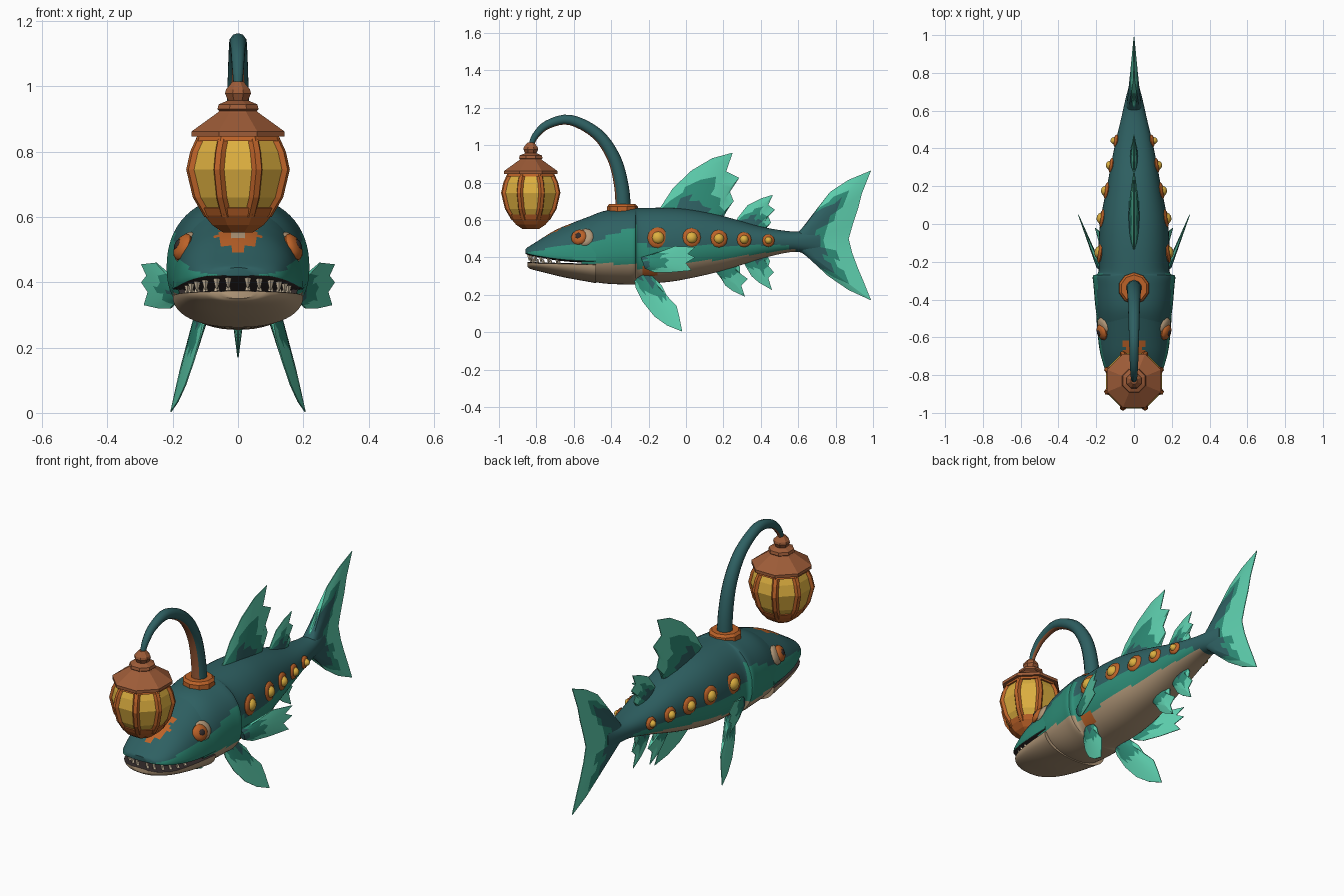
import bpy, bmesh, math, random
from mathutils import Vector, Matrix

if "Cube" in bpy.data.objects:
    bpy.data.objects.remove(bpy.data.objects["Cube"])

random.seed(4)
V = Vector


def lin(c):
    return ((c / 255 + 0.055) / 1.055) ** 2.4


PALETTE = {"dark_teal": (46, 96, 98), "teal": (46, 142, 120), "mint": (94, 208, 175),
           "tan": (178, 152, 121), "orange": (188, 98, 40), "yellow": (222, 176, 64),
           "brown": (158, 92, 56), "mouth_dark": (52, 44, 44), "bone": (216, 198, 170)}
NAMES = list(PALETTE)
for n, c in PALETTE.items():
    bpy.data.materials.new(n).diffuse_color = (*[lin(v) for v in c], 1)


def finish(bm, name, rule, angle=35):
    """Turn a bmesh into an object; rule(centre, normal) or a plain colour name."""
    bmesh.ops.recalc_face_normals(bm, faces=bm.faces)
    used = []
    for f in bm.faces:
        c = rule(f.calc_center_median(), f.normal, f) if callable(rule) else rule
        if c not in used:
            used.append(c)
        f.material_index = used.index(c)
    me = bpy.data.meshes.new(name)
    bm.to_mesh(me)
    bm.free()
    for c in used:
        me.materials.append(bpy.data.materials[c])
    ob = bpy.data.objects.new(name, me)
    bpy.context.collection.objects.link(ob)
    if angle:
        bpy.ops.object.select_all(action='DESELECT')
        ob.select_set(True)
        bpy.context.view_layer.objects.active = ob
        bpy.ops.object.shade_smooth_by_angle(angle=math.radians(angle))
    return ob


def loft(name, rings, rule, angle=35):
    bm = bmesh.new()
    vs = [[bm.verts.new(p) for p in r] for r in rings]
    n = len(vs[0])
    for a, b in zip(vs, vs[1:]):
        for i in range(n):
            j = (i + 1) % n
            bm.faces.new((a[i], a[j], b[j], b[i]))
    bm.faces.new(vs[0])
    bm.faces.new(vs[-1])
    return finish(bm, name, rule, angle)


def smooth(pts, k):
    """Catmull-Rom through tuples, k steps per span."""
    p = [V(q) for q in pts]
    p = [p[0] * 2 - p[1]] + p + [p[-1] * 2 - p[-2]]
    out = []
    for i in range(1, len(p) - 2):
        a, b, c, d = p[i - 1:i + 3]
        for s in range(k):
            t = s / k
            out.append(0.5 * (2 * b + (c - a) * t + (2 * a - 5 * b + 4 * c - d) * t * t
                              + (3 * b - a - 3 * c + d) * t ** 3))
    return out + [p[-2]]


def section(y, hw, mid, top, bot, n=64):
    ring = []
    for i in range(n):
        a = 2 * math.pi * i / n
        c, s = math.cos(a), math.sin(a)
        x = hw * math.copysign(abs(c) ** 0.9, c)
        h = (top - mid) if s > 0 else (mid - bot)
        ring.append((x, y, mid + h * math.copysign(abs(s) ** 0.9, s)))
    return ring


def hull(name, stations, rule, k=6):
    # each station: y, half width, widest height, top, bottom
    st = [V(s[:3]).to_tuple() + s[3:] for s in stations]
    a = smooth([s[:3] for s in st], k)
    b = smooth([(s[3], s[4], 0) for s in st], k)
    loft(name, [section(*p, q[0], q[1]) for p, q in zip(a, b)], rule)


# ---- body, upper head and lower jaw ----
def body_rule(c, n, f):
    if n.y < -0.95 and c.y < -0.5:
        return "mouth_dark"
    if c.y < -0.26:
        return "tan" if c.z < 0.365 else "teal" if c.z < 0.45 + (c.y + 0.6) * 0.35 else "dark_teal"
    if -0.24 < c.y < -0.14 and 0.3 < c.z < 0.35:
        return "orange"
    if c.z < 0.365 + 0.14 * c.y and c.y < 0.58:
        return "tan"
    return "teal" if c.z < 0.465 and c.y < 0.54 else "dark_teal"


def head_rule(c, n, f):
    if n.z < -0.6:
        return "mouth_dark"
    # flower-shaped forehead mark
    dx, dy = c.x / 0.075, (c.y + 0.69) / 0.095
    r = math.hypot(dx, dy)
    if r < 0.27:
        return "tan"
    if r < 0.88 + 0.14 * math.cos(8 * math.atan2(dy, dx)):
        return "orange"
    return "teal" if c.z < 0.425 + (c.y + 0.85) * 0.2 else "dark_teal"


hull("body", [(-.56, .185, .40, .595, .285), (-.45, .203, .42, .645, .262), (-.33, .214, .44, .66, .255),
              (-.275, .217, .445, .663, .255), (-.25, .188, .45, .664, .257), (-.1, .187, .455, .665, .268),
              (.03, .176, .46, .655, .29), (.2, .143, .475, .62, .33), (.4, .105, .48, .565, .392),
              (.55, .07, .485, .54, .427), (.64, .05, .485, .54, .425), (.72, .03, .485, .55, .42)], body_rule)
hull("upper_head", [(-.858, .05, .423, .445, .419), (-.845, .095, .42, .455, .414), (-.8, .14, .41, .483, .402),
                    (-.7, .175, .395, .545, .385), (-.6, .191, .385, .587, .375), (-.48, .2, .38, .633, .37)],
     head_rule)
hull("lower_jaw", [(-.847, .05, .37, .374, .35), (-.83, .1, .37, .375, .338), (-.77, .15, .368, .373, .322),
                   (-.65, .18, .365, .37, .293), (-.48, .2, .36, .365, .262)],
     lambda c, n, f: "mouth_dark" if n.z > 0.6 else "tan")

# ---- teeth ----
for s in (1, -1):
    for i, (x, y) in enumerate([(.03, -.838), (.065, -.828), (.1, -.805), (.125, -.775), (.143, -.735),
                                (.155, -.69)]):
        for nm, z0, z1 in (("upper_tooth", .415 - i * .004, .383 - i * .003), ("lower_tooth", .365, .398 - i * .003)):
            yy = y + (.012 if nm == "lower_tooth" else 0)
            rings = [[(s * x + r * math.cos(a * math.pi / 2), yy + r * math.sin(a * math.pi / 2), z)
                      for a in range(4)] for r, z in ((.011, z0), (.003, z1))]
            loft(nm, rings, "bone", 0)


# ---- fins: fan from a base line to a ragged edge, in the side plane ----
def fin(name, b0, b1, tips, w, lean=(0, 0, 0), s=1, rows=8, bands=(.25, .55)):
    bm = bmesh.new()
    n = len(tips)
    grid = {}
    for i, tip in enumerate(tips):
        u = i / (n - 1)
        base = V(b0).lerp(V(b1), u)
        for j in range(rows + 1):
            t = j / rows
            y, z = base.lerp(V(tip), t)
            h = w * (1 - t) * math.sqrt(max(math.sin(math.pi * u), 0.02)) + .002
            x = lean[0] + lean[1] * y + lean[2] * z
            for q in (1, -1):
                grid[q, i, j] = bm.verts.new((s * (x + q * h), y, z))
    jit = [random.uniform(-.13, .13) for _ in tips]
    tag = {}

    def quad(a, b, c, d, i, j):
        t = (j + .5) / rows + jit[i]
        f = bm.faces.new([grid[k] for k in (a, b, c, d)])
        f.material_index = 0 if t < bands[0] else 1 if t < bands[1] else 2

    for q in (1, -1):
        for i in range(n - 1):
            for j in range(rows):
                quad((q, i, j), (q, i + 1, j), (q, i + 1, j + 1), (q, i, j + 1), i, j)
    for j in range(rows):
        for i in (0, n - 1):
            quad((1, i, j), (1, i, j + 1), (-1, i, j + 1), (-1, i, j), i, j)
    for i in range(n - 1):
        for j in (0, rows):
            quad((1, i, j), (1, i + 1, j), (-1, i + 1, j), (-1, i, j), i, j)
    finish(bm, name, lambda c, nn, f: ("dark_teal", "teal", "mint")[f.material_index], 25)


fin("tail_fin", (.6, .535), (.6, .435),
    [(.64, .57), (.70, .66), (.77, .75), (.87, .815), (.99, .865), (.94, .74), (.92, .66), (.89, .57), (.87, .5),
     (.89, .42), (.92, .34), (.95, .27), (.99, .17), (.87, .225), (.76, .30), (.69, .37), (.63, .42)],
    .045, rows=10, bands=(.45, .6))
fin("front_dorsal_fin", (-.14, .64), (.2, .59),
    [(-.135, .67), (-.07, .77), (.03, .865), (.14, .93), (.25, .96), (.215, .86), (.285, .825), (.235, .75),
     (.255, .70), (.2, .63)], .03, bands=(.25, .6))
fin("rear_dorsal_fin", (.27, .58), (.43, .545),
    [(.275, .61), (.33, .68), (.40, .715), (.465, .735), (.44, .68), (.475, .655), (.44, .62), (.455, .585),
     (.43, .56)], .02)
fin("front_belly_fin", (.15, .33), (.26, .37),
    [(.18, .30), (.21, .25), (.25, .22), (.315, .19), (.295, .25), (.33, .285), (.29, .31), (.29, .35)], .025,
    bands=(.1, .5))
fin("rear_belly_fin", (.3, .39), (.43, .42),
    [(.32, .35), (.35, .30), (.39, .265), (.46, .225), (.44, .29), (.47, .32), (.435, .34), (.45, .38)], .02,
    bands=(.1, .5))
for s in (1, -1):
    fin("side_fin", (-.24, .40), (-.22, .34),
        [(-.14, .43), (-.06, .46), (.05, .455), (.01, .42), (.05, .40), (.0, .37), (.03, .33), (-.08, .32),
         (-.17, .32)], .014, (.275, .4, 0), s, bands=(.1, .45))
    fin("lower_fin", (-.28, .31), (-.18, .30),
        [(-.27, .24), (-.23, .16), (-.17, .085), (-.10, .035), (-.02, .003), (-.035, .08), (-.05, .14), (-.10, .19),
         (-.13, .25)], .02, (.21, .2, -.18), s, bands=(.1, .45))


# ---- flattened domes for glow spots and eyes ----
def dome(name, loc, size, normal, colour):
    bm = bmesh.new()
    bmesh.ops.create_uvsphere(bm, u_segments=12, v_segments=8, radius=1)
    rot = V(normal).to_track_quat('Z', 'Y').to_matrix().to_4x4()
    bm.transform(Matrix.Translation(loc) @ rot @ Matrix.Diagonal((*size, 1)))
    finish(bm, name, colour)


for s in (1, -1):
    for y, z, x, r in ((-.15, .505, .182, .06), (.03, .505, .17, .055), (.175, .5, .147, .05),
                       (.31, .495, .122, .043), (.44, .49, .097, .036)):
        nrm = (s, .15, .1)
        # local X runs vertically or along the body depending on tracking; keep spots near round
        dome("spot_rim", (s * (x - .003), y, z), (r * .95, r * .95, .015), nrm, "orange")
        dome("glow_spot", (s * x, y, z), (r * .58, r * .58, .028), nrm, "yellow")
    en = V((s * .86, -.3, .42)).normalized()
    e = V((s * .162, -.555, .505))
    dome("eye_rim", e + V((0, .012, .002)), (.052, .052, .022), en, "tan")
    dome("eye_iris", e + en * .008 + V((0, -.015, 0)), (.044, .044, .022), en, "orange")
    dome("eye_pupil", e + en * .026 + V((0, -.013, 0)), (.018, .018, .008), en, "mouth_dark")


# ---- lantern ----
def lathe(name, prof, y0, colour, n=8, angle=0):
    off = math.pi / n
    loft(name, [[(r * math.cos(off + 2 * math.pi * i / n), y0 + r * math.sin(off + 2 * math.pi * i / n), z)
                 for i in range(n)] for z, r in prof], colour, angle)


LY = -.83
glass = [(.60, .1), (.66, .138), (.745, .16), (.80, .147), (.855, .12)]
lathe("lantern_glass", glass, LY, "yellow")
lathe("lantern_base", [(.553, .05), (.575, .085), (.605, .112), (.628, .124), (.632, .11)], LY, "orange")
lathe("lantern_top_band", [(.832, .13), (.832, .141), (.858, .132), (.858, .1)], LY, "orange")
lathe("lantern_cap", [(.848, .12), (.846, .154), (.862, .154), (.918, .07), (.925, .062), (.93, .068), (.945, .064),
                      (.957, .033), (.978, .043), (.99, .04), (1.015, .018)], LY, "brown")
for k in range(8):
    a = math.pi / 8 + k * math.pi / 4
    out, side = V((math.cos(a), math.sin(a), 0)), V((-math.sin(a), math.cos(a), 0))
    loft("lantern_rib", [[V((0, LY, z)) + out * (r + d) + side * w
                          for d, w in ((.008, -.009), (.008, .009), (-.012, .02), (-.012, -.02))]
                         for z, r in glass], "orange", 0)

# ---- stalk and its collar ----
path = smooth([(0, -.335, .64), (0, -.345, .78), (0, -.385, .93), (0, -.475, 1.06), (0, -.62, 1.135),
               (0, -.74, 1.11), (0, -.805, 1.05), (0, LY, .995)], 4)
rings = []
for i, p in enumerate(path):
    t = i / (len(path) - 1)
    d = (path[min(i + 1, len(path) - 1)] - path[max(i - 1, 0)]).normalized()
    up = V((1, 0, 0)).cross(d)
    r = .041 - .028 * t ** 1.3
    rings.append([p + V((r * math.cos(a), 0, 0)) + up * r * math.sin(a)
                  for a in [math.pi / 10 + 2 * math.pi * j / 10 for j in range(10)]])
hub = V((0, -.62, .75))
loft("stalk", rings, lambda c, n, f: "brown" if n.dot((hub - c).normalized()) > .55 else "dark_teal", 40)
lathe("stalk_collar", [(.63, .085), (.672, .082), (.685, .07), (.685, .035)], -.34, "orange", 10)

for m in bpy.data.materials:
    if m.users and not m.is_grease_pencil:
        m.use_nodes = True
        m.node_tree.nodes["Principled BSDF"].inputs["Base Color"].default_value = m.diffuse_color
